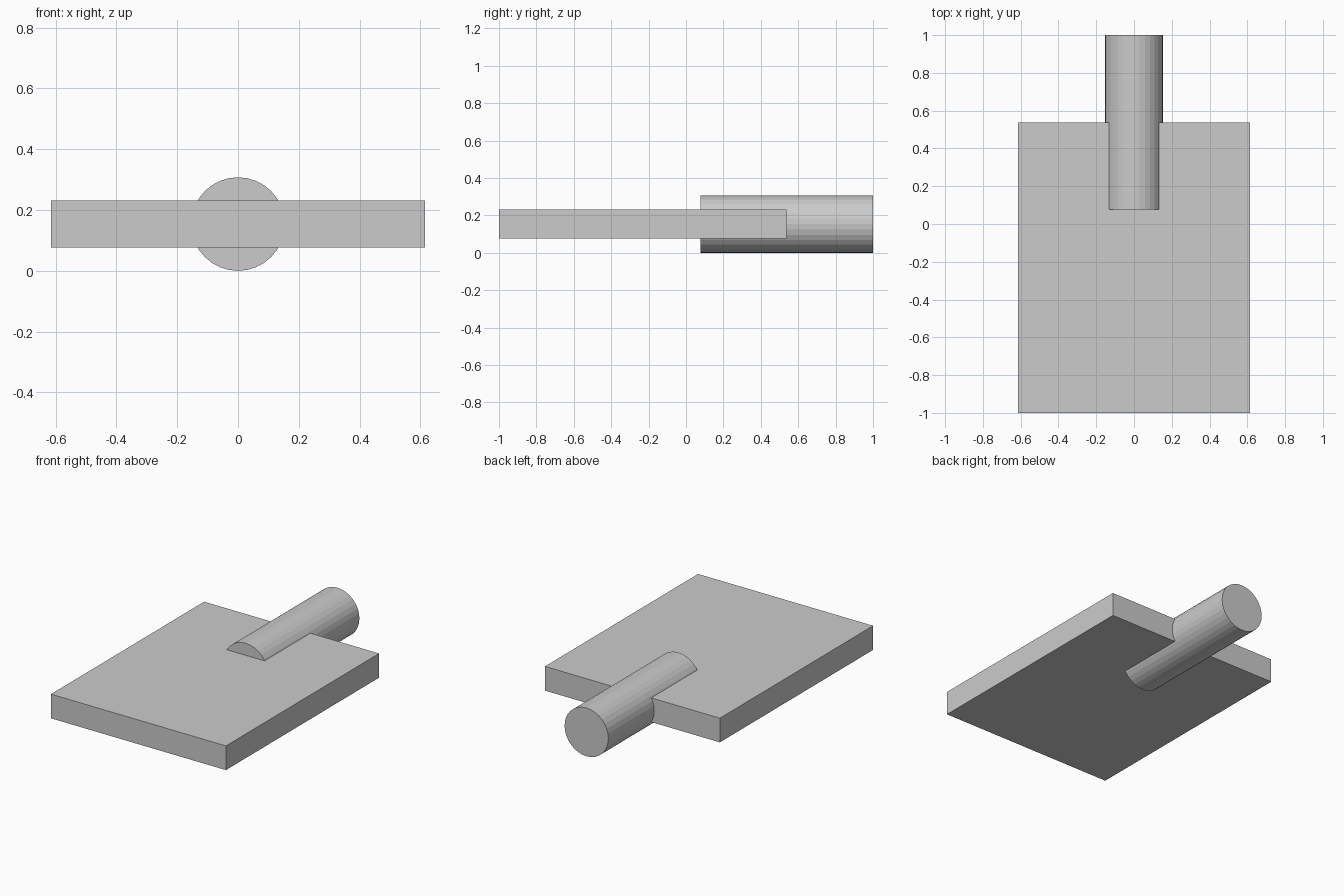
import bpy
import math

if "Cube" in bpy.data.objects:
    bpy.data.objects.remove(bpy.data.objects["Cube"])

U = 2 / 13  # base unit: the model is 13 units long

# Flat rectangular blade: 8 x 10 x 1 units
bpy.ops.mesh.primitive_cube_add(size=1, location=(0, -1 + 5 * U, U))
blade = bpy.context.object
blade.name = "blade"
blade.scale = (8 * U, 10 * U, U)
bpy.ops.object.transform_apply(location=False, rotation=False, scale=True)

# Round handle, half sunk into the back edge of the blade
bpy.ops.mesh.primitive_cylinder_add(vertices=32, radius=U, depth=6 * U,
                                    location=(0, 1 - 3 * U, U),
                                    rotation=(math.pi / 2, 0, 0))
handle = bpy.context.object
handle.name = "handle"
bpy.ops.object.transform_apply(location=False, rotation=True, scale=False)
